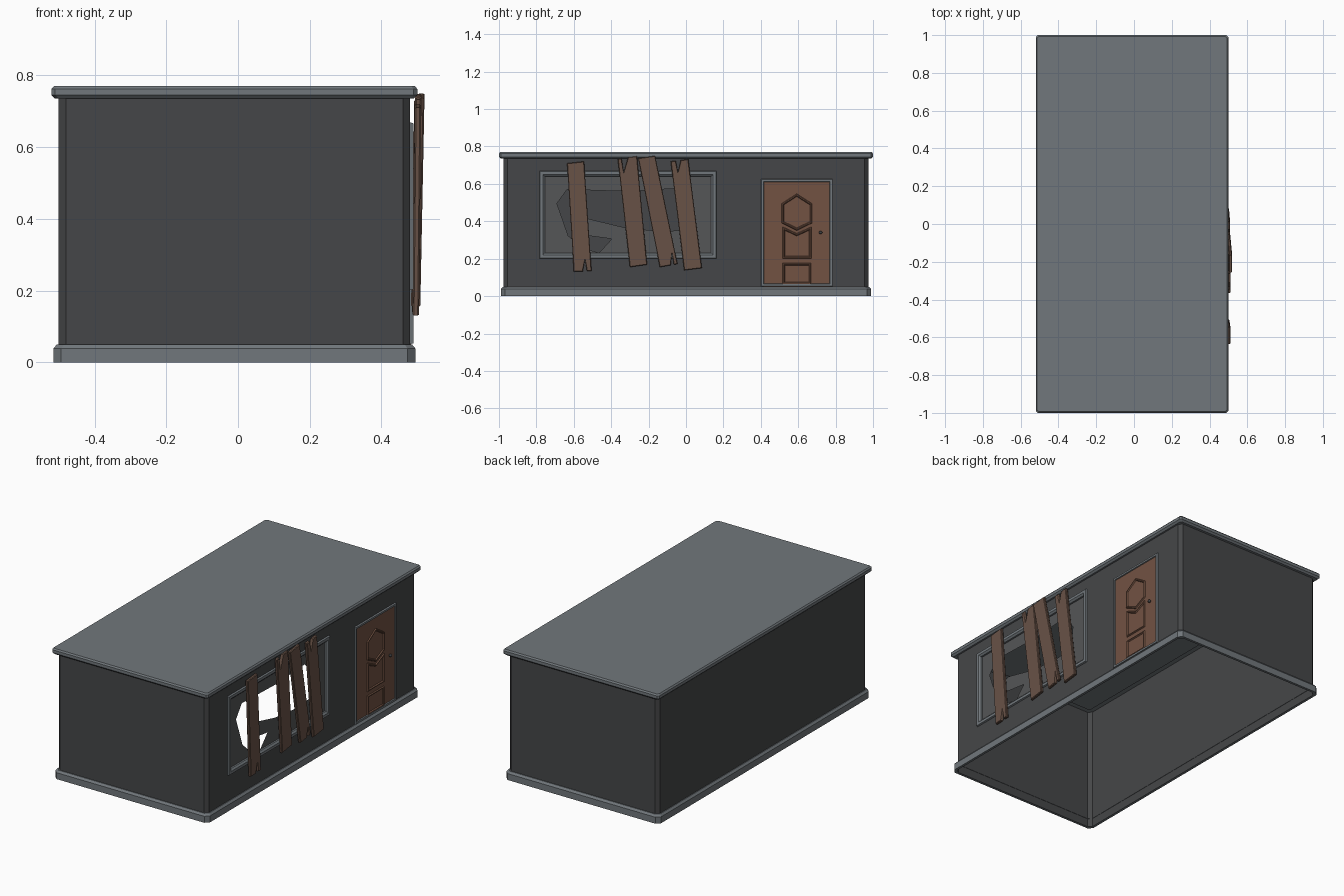
import bpy, bmesh
from mathutils import Vector

if "Cube" in bpy.data.objects:
    bpy.data.objects.remove(bpy.data.objects["Cube"])


def material(name, rgb):
    m = bpy.data.materials.new(name)
    m.diffuse_color = (*rgb, 1)
    m.use_nodes = True
    m.node_tree.nodes["Principled BSDF"].inputs["Base Color"].default_value = m.diffuse_color
    return m


WALL = material("dark_wall", (0.06, 0.062, 0.065))
TRIM = material("grey_trim", (0.165, 0.185, 0.2))
GLASS = material("dusty_glass", (0.09, 0.092, 0.095))
DOOR = material("door_wood", (0.17, 0.085, 0.055))
WOOD = material("plank_wood", (0.14, 0.085, 0.062))


def finish(bm, name, mat, fix=True):
    if fix:
        bmesh.ops.recalc_face_normals(bm, faces=bm.faces)
    me = bpy.data.meshes.new(name)
    bm.to_mesh(me)
    bm.free()
    me.materials.append(mat)
    ob = bpy.data.objects.new(name, me)
    bpy.context.collection.objects.link(ob)
    return ob


def loft(loops, cap_start=False, cap_end=False, closed=False):
    bm = bmesh.new()
    rows = [[bm.verts.new(p) for p in lp] for lp in loops]
    pairs = list(zip(rows, rows[1:]))
    if closed:
        pairs.append((rows[-1], rows[0]))
    for a, b in pairs:
        for i in range(len(a)):
            j = (i + 1) % len(a)
            bm.faces.new((a[i], a[j], b[j], b[i]))
    if cap_start:
        bm.faces.new(rows[0][::-1])
    if cap_end:
        bm.faces.new(rows[-1])
    return bm


def plan(hx, hy, c, z):
    # chamfered rectangle in plan, centred behind the boarded side
    q = [(hx, -hy + c), (hx, hy - c), (hx - c, hy), (-hx + c, hy),
         (-hx, hy - c), (-hx, -hy + c), (-hx + c, -hy), (hx - c, -hy)]
    return [(x - 0.01, y, z) for x, y in q]


def inset(pts, d):
    # mitred inset of a counter-clockwise outline
    out, n = [], len(pts)
    for i in range(n):
        p = Vector(pts[i])
        a = (p - Vector(pts[i - 1])).normalized()
        b = (Vector(pts[(i + 1) % n]) - p).normalized()
        na, nb = Vector((-a.y, a.x)), Vector((-b.y, b.x))
        out.append(p + (na + nb) * d / max(1 + na.dot(nb), 0.3))
    return out


def relief(name, pts, profile, mat, closed=False, cap=False, tilt=0.0):
    # outline on the right wall, swept through (inset, x) steps
    loops = [[(x + tilt * (p[1] - 0.44), p[0], p[1]) for p in inset(pts, d)]
             for d, x in profile]
    return finish(loft(loops, cap, cap, closed), name, mat)


def rect(y0, y1, z0, z1):
    return [(y0, z0), (y1, z0), (y1, z1), (y0, z1)]


# Walls, with the window opening cut from the right side
bm = loft([plan(0.49, 0.975, 0.02, 0.0), plan(0.49, 0.975, 0.02, 0.74)])
win = (-0.755, 0.14, 0.23, 0.64)
for axis, v in ((1, win[0]), (1, win[1]), (2, win[2]), (2, win[3])):
    side = [f for f in bm.faces if f.calc_center_median().x > 0.479]
    geom = side + list({e for f in side for e in f.edges} | {w for f in side for w in f.verts})
    co, no = [0, 0, 0], [0, 0, 0]
    co[axis], no[axis] = v, 1
    bmesh.ops.bisect_plane(bm, geom=geom, plane_co=co, plane_no=no)
hole = []
for f in bm.faces:
    c = f.calc_center_median()
    if c.x > 0.479 and win[0] < c.y < win[1] and win[2] < c.z < win[3]:
        hole.append(f)
bmesh.ops.delete(bm, geom=hole, context='FACES')
finish(bm, "walls", WALL, False)

# Plinth around the open bottom
finish(loft([plan(0.49, 0.975, 0.02, 0.0), plan(0.505, 0.99, 0.022, 0.0),
             plan(0.505, 0.99, 0.022, 0.038), plan(0.495, 0.98, 0.02, 0.05),
             plan(0.488, 0.973, 0.02, 0.05)]), "plinth", TRIM, False)

# Roof slab with bevelled rim
finish(loft([plan(0.46, 0.945, 0.01, 0.735), plan(0.5, 0.99, 0.01, 0.735),
             plan(0.51, 1.0, 0.01, 0.745), plan(0.51, 1.0, 0.01, 0.762),
             plan(0.503, 0.993, 0.01, 0.77)], False, True), "roof", TRIM, False)

# Window frame
relief("window_frame", rect(-0.785, 0.165, 0.2, 0.67),
       [(0, 0.478), (0.004, 0.489), (0.02, 0.489), (0.03, 0.48), (0.03, 0.465), (0.012, 0.465)],
       TRIM, closed=True)

# Broken glass: pane triangulated between its border and the jagged hole
jag = [(-0.69, 0.495), (-0.63, 0.323), (-0.567, 0.263), (-0.465, 0.231), (-0.396, 0.306),
       (-0.54, 0.325), (-0.59, 0.395), (-0.524, 0.414), (-0.326, 0.366), (-0.11, 0.344),
       (0.02, 0.36), (0.03, 0.49), (-0.05, 0.575), (-0.326, 0.56), (-0.636, 0.57)]
bm = bmesh.new()
edges = []
for outline in (rect(*win), jag):
    vs = [bm.verts.new((0.47, y, z)) for y, z in outline]
    edges += [bm.edges.new((vs[i - 1], vs[i])) for i in range(len(vs))]
bmesh.ops.triangle_fill(bm, edges=edges, use_beauty=True, normal=(1, 0, 0))
bmesh.ops.dissolve_limit(bm, angle_limit=0.01, verts=bm.verts, edges=bm.edges)
finish(bm, "broken_glass", GLASS)

# Door surround
bm_out = [(0.40, 0.05), (0.785, 0.05), (0.785, 0.627), (0.40, 0.627)]
relief("door_frame", bm_out, [(0, 0.478), (0.003, 0.489), (0.014, 0.489), (0.018, 0.478)],
       TRIM, closed=True)

# Door leaf and mouldings
relief("door", rect(0.417, 0.768, 0.05, 0.611), [(0, 0.475), (0, 0.483)], DOOR, cap=True)
panels = {
    "upper_panel": [(0.51, 0.39), (0.592, 0.35), (0.675, 0.39), (0.675, 0.495),
                    (0.592, 0.548), (0.51, 0.495)],
    "middle_panel": [(0.515, 0.2), (0.672, 0.2), (0.672, 0.372), (0.592, 0.336), (0.515, 0.372)],
    "lower_panel": rect(0.515, 0.67, 0.062, 0.178),
}
for name, pts in panels.items():
    relief(name, pts, [(0, 0.482), (0.004, 0.489), (0.009, 0.489), (0.014, 0.482)],
           DOOR, closed=True)

# Door knob
bm = bmesh.new()
bmesh.ops.create_uvsphere(bm, u_segments=10, v_segments=6, radius=0.009)
bmesh.ops.translate(bm, verts=bm.verts, vec=(0.493, 0.72, 0.34))
finish(bm, "door_knob", WALL)

# Splintered boards over the window: outline, back x, lean
boards = [
    ([(-0.60, 0.13), (-0.552, 0.132), (-0.54, 0.20), (-0.53, 0.135), (-0.505, 0.135),
      (-0.545, 0.72), (-0.636, 0.71)], 0.49, 0.01),
    ([(-0.30, 0.155), (-0.208, 0.168), (-0.262, 0.748), (-0.31, 0.742), (-0.333, 0.66),
      (-0.345, 0.738), (-0.365, 0.732)], 0.488, 0.02),
    ([(-0.14, 0.155), (-0.082, 0.165), (-0.075, 0.235), (-0.065, 0.168), (-0.045, 0.172),
      (-0.165, 0.75), (-0.256, 0.737)], 0.496, 0.02),
    ([(-0.01, 0.138), (0.085, 0.15), (0.012, 0.732), (-0.028, 0.727), (-0.043, 0.66),
      (-0.055, 0.724), (-0.082, 0.72)], 0.488, 0.01),
]
for i, (pts, x, lean) in enumerate(boards, 1):
    relief(f"board_{i}", pts,
           [(0.003, x), (0, x + 0.004), (0, x + 0.014), (0.003, x + 0.018)],
           WOOD, cap=True, tilt=lean)
